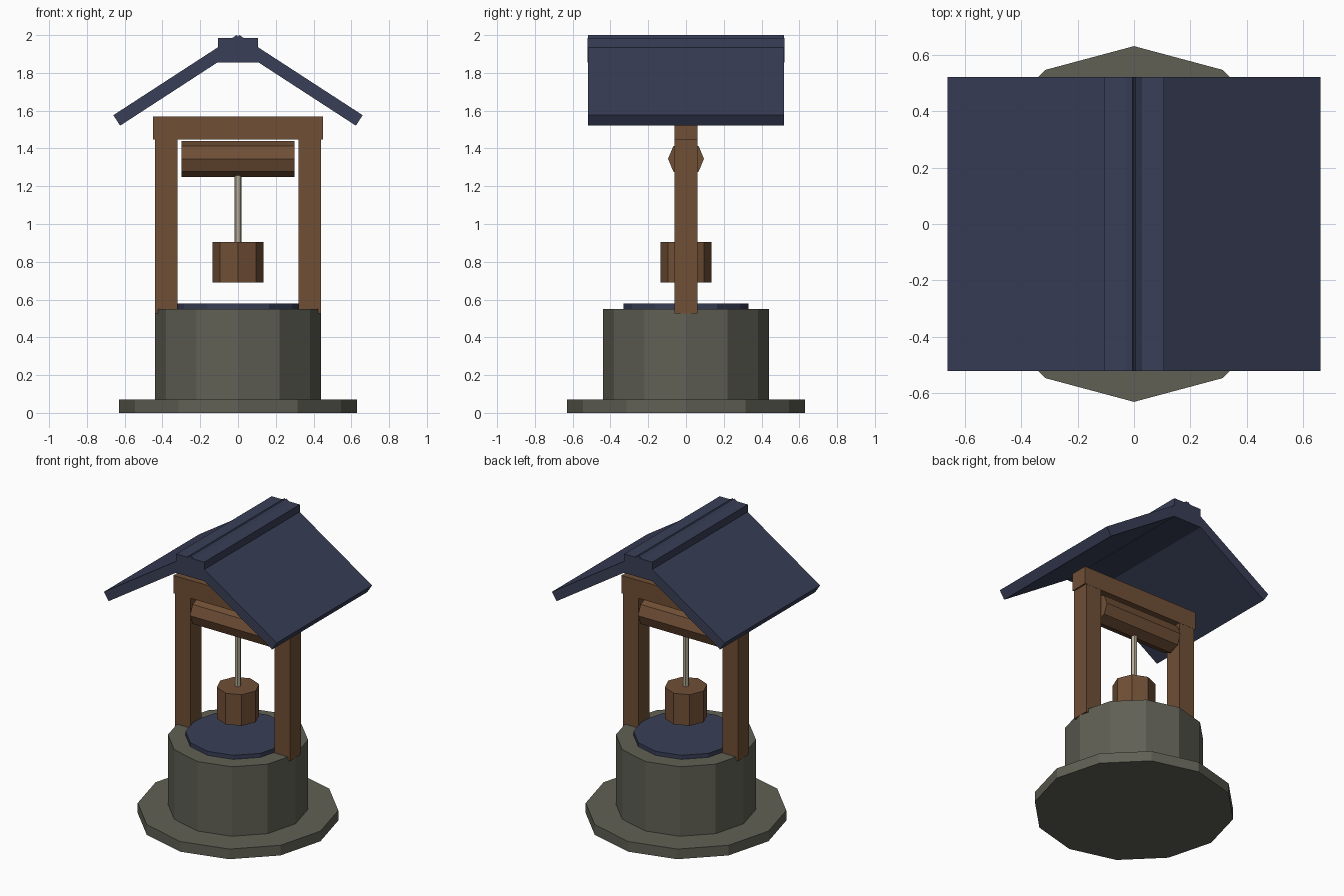
import bpy, math
from mathutils import Matrix

if "Cube" in bpy.data.objects:
    bpy.data.objects.remove(bpy.data.objects["Cube"])


def material(name, rgb):
    m = bpy.data.materials.new(name)
    lin = [((c / 255 + 0.055) / 1.055) ** 2.4 for c in rgb]
    m.diffuse_color = (*lin, 1)
    m.use_nodes = True
    m.node_tree.nodes["Principled BSDF"].inputs["Base Color"].default_value = m.diffuse_color
    return m


STONE = material("grey_stone", (96, 96, 85))
WOOD = material("brown_wood", (112, 79, 54))
NAVY = material("navy_blue", (56, 62, 87))
ROPE = material("pale_rope", (182, 173, 152))


def finish(name, mat):
    ob = bpy.context.object
    ob.name = name
    ob.data.materials.append(mat)
    return ob


def box(name, mat, x, y, z, tilt=0):
    """Box from (min, max) ranges, optionally tilted about y at its centre."""
    rng = (x, y, z)
    bpy.ops.mesh.primitive_cube_add(size=1, location=[(a + b) / 2 for a, b in rng])
    ob = finish(name, mat)
    ob.data.transform(Matrix.Diagonal([b - a for a, b in rng] + [1]))
    ob.rotation_euler.y = tilt
    return ob


def drum(name, mat, sides, r, z0, z1):
    """Upright prism with a corner on the x axis."""
    bpy.ops.mesh.primitive_cylinder_add(vertices=sides, radius=r, depth=z1 - z0,
                                        location=(0, 0, (z0 + z1) / 2))
    ob = finish(name, mat)
    if sides % 4:
        ob.rotation_euler.z = math.pi / 2
    return ob


# Stone base, wall and water
drum("base_slab", STONE, 12, 0.63, 0, 0.07)
drum("well_wall", STONE, 12, 0.44, 0.065, 0.55)
drum("water", NAVY, 12, 0.33, 0.53, 0.578)

# Wooden frame
for side, s in (("left", -1), ("right", 1)):
    box(side + "_post", WOOD, (s * 0.38 - 0.06, s * 0.38 + 0.06), (-0.06, 0.06), (0.525, 1.46))
box("cross_beam", WOOD, (-0.45, 0.45), (-0.061, 0.061), (1.447, 1.57))

# Winding roller lying along x
roller = drum("roller", WOOD, 8, 0.095, 1.045, 1.645)
roller.rotation_euler.y = math.pi / 2

# Rope and bucket
drum("rope", ROPE, 6, 0.019, 0.88, 1.30)
drum("bucket", WOOD, 8, 0.135, 0.69, 0.905)

# Roof slopes, placed from the upper eave corner, and ridge cap
pitch, length, thick = math.radians(33), 0.78, 0.066
cx = 0.66 - math.cos(pitch) * length / 2 - math.sin(pitch) * thick / 2
cz = 1.576 + math.sin(pitch) * length / 2 - math.cos(pitch) * thick / 2
for side, s in (("left", -1), ("right", 1)):
    box(side + "_roof_slope", NAVY, (s * cx - length / 2, s * cx + length / 2),
        (-0.52, 0.52), (cz - thick / 2, cz + thick / 2), s * pitch)
box("ridge_cap", NAVY, (-0.107, 0.107), (-0.521, 0.521), (1.855, 1.986))
